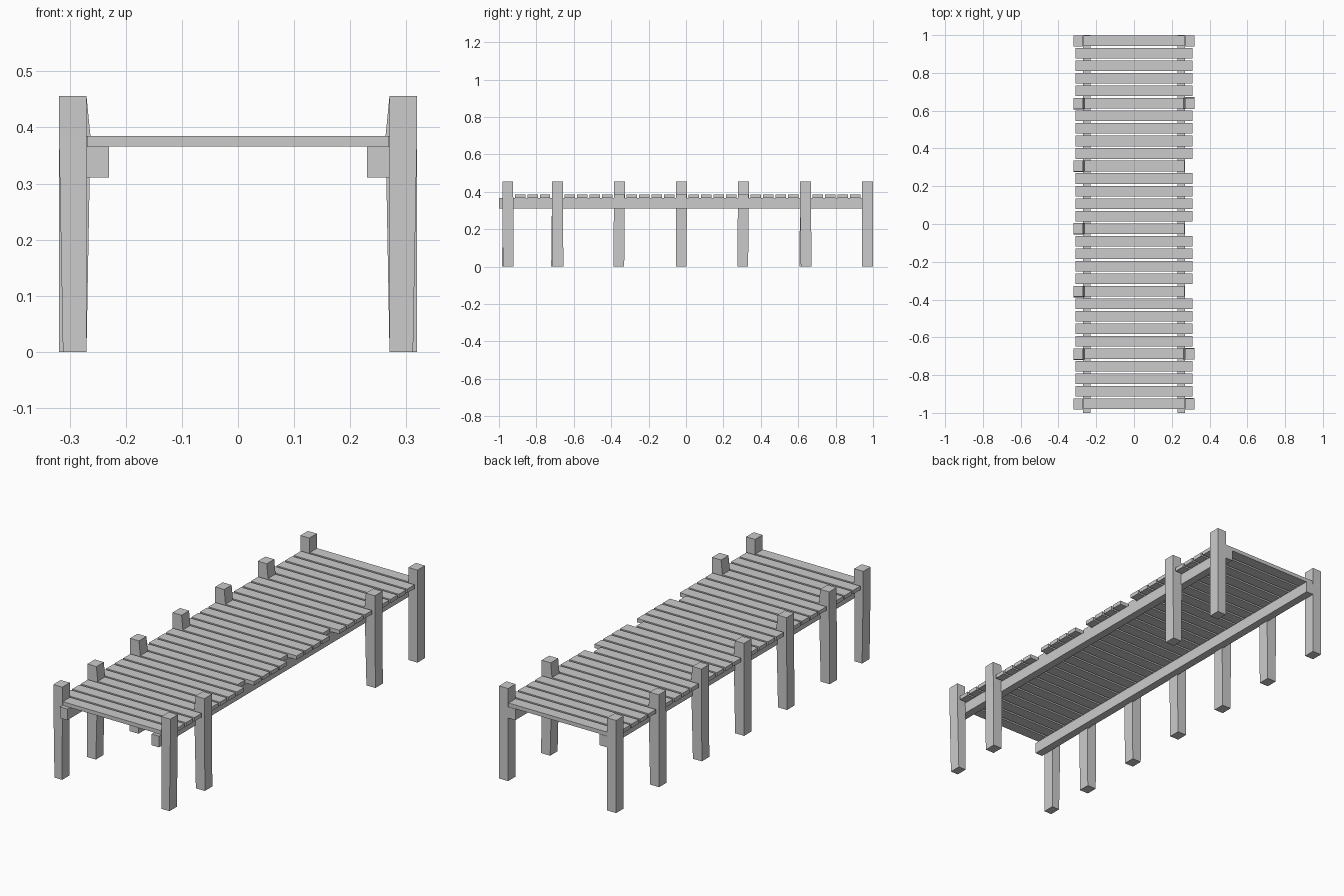
import bpy, bmesh, random

if "Cube" in bpy.data.objects:
    bpy.data.objects.remove(bpy.data.objects["Cube"])

random.seed(4)


def prism(name, rings):
    """Stack of rectangles (x0, x1, y0, y1, z) joined into a closed solid."""
    bm = bmesh.new()
    loops = []
    for x0, x1, y0, y1, z in rings:
        loops.append([bm.verts.new(p) for p in
                      ((x0, y0, z), (x1, y0, z), (x1, y1, z), (x0, y1, z))])
    bm.faces.new(loops[0][::-1])
    bm.faces.new(loops[-1])
    for a, b in zip(loops, loops[1:]):
        for i in range(4):
            j = (i + 1) % 4
            bm.faces.new((a[i], a[j], b[j], b[i]))
    bmesh.ops.recalc_face_normals(bm, faces=bm.faces)
    mesh = bpy.data.meshes.new(name)
    bm.to_mesh(mesh)
    bm.free()
    obj = bpy.data.objects.new(name, mesh)
    bpy.context.collection.objects.link(obj)
    return obj


def box(name, x0, x1, y0, y1, z0, z1):
    return prism(name, [(x0, x1, y0, y1, z0), (x0, x1, y0, y1, z1)])


PITCH, FIRST = 0.0663, 0.970
POST_ROWS = (0, 5, 10, 15, 20, 25, 29)
RIGHT_GAPS = (10, 15, 20)          # rows with no post on the right side

# Deck planks: shorter where they fit between posts
for i in range(30):
    y = FIRST - PITCH * i
    half = 0.268 if i in POST_ROWS else 0.31
    box(f"deck_plank_{i + 1}", -half, half, y - 0.028, y + 0.028, 0.366, 0.385)

# Long beams beneath the deck
for side, s in (("left", -1), ("right", 1)):
    xs = sorted((s * 0.23, s * 0.27))
    box(f"{side}_beam", xs[0], xs[1], -1, 1, 0.311, 0.366)

# Posts: slightly uneven hewn timbers
for side, s in (("left", -1), ("right", 1)):
    for n, row in enumerate(POST_ROWS):
        if s > 0 and row in RIGHT_GAPS:
            continue
        y = FIRST - PITCH * row
        skew = 0 if row == 0 else random.uniform(-0.005, 0.005)
        outer = 0.312 if row == 29 else 0.319
        inner = 0.27 if row in (0, 29) else 0.263
        rings = []
        for a, b, dy, z in ((0.27, outer, skew, 0), (inner, 0.319, 0, 0.385),
                            (0.27, 0.319, 0, 0.456)):
            x0, x1 = sorted((s * a, s * b))
            rings.append((x0, x1, y - 0.029 + dy, y + 0.029 + dy, z))
        prism(f"{side}_post_{n + 1}", rings)
